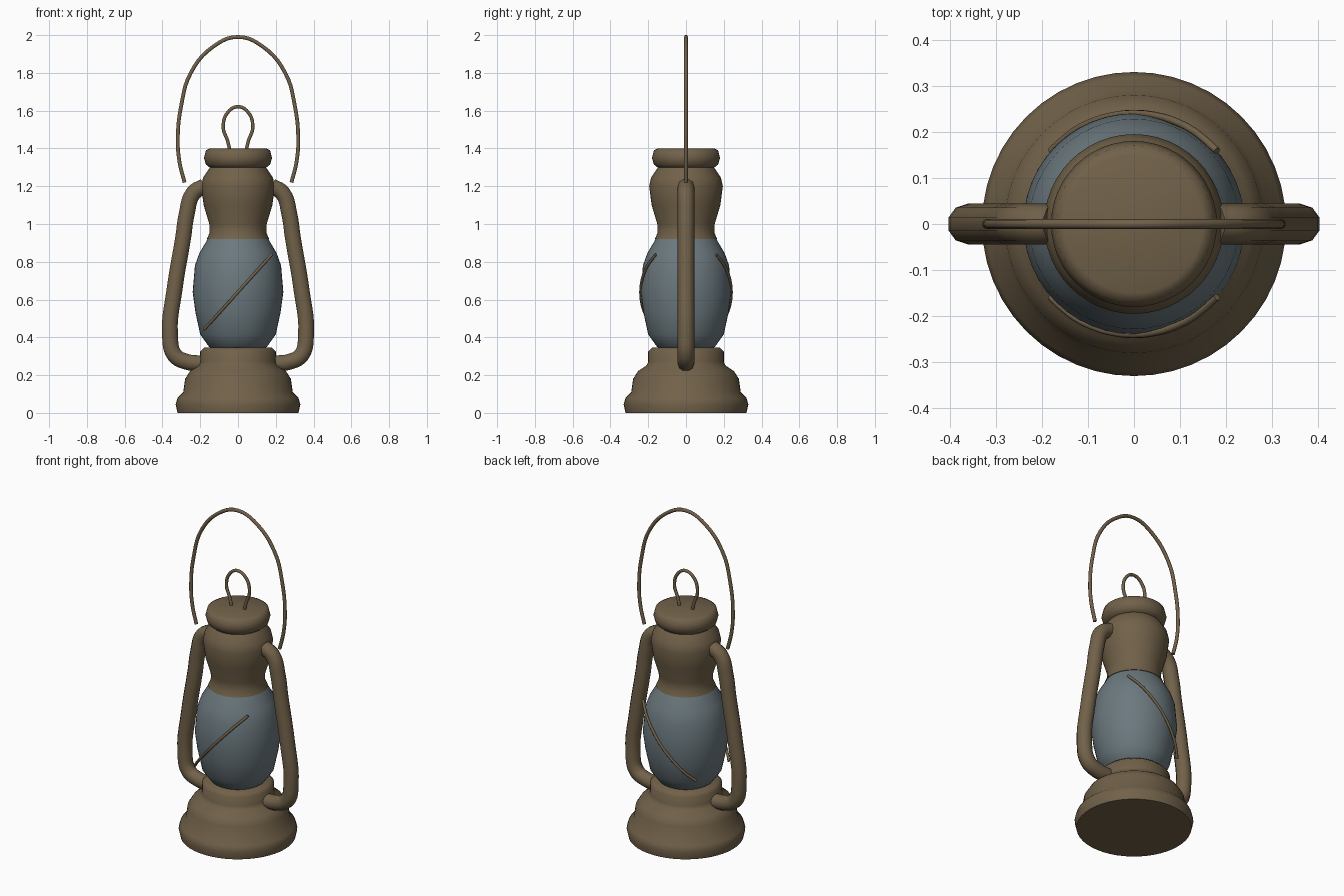
import bpy, bmesh, math

if "Cube" in bpy.data.objects:
    bpy.data.objects.remove(bpy.data.objects["Cube"])


def material(name, rgb):
    m = bpy.data.materials.new(name)
    m.diffuse_color = (*rgb, 1)
    m.use_nodes = True
    m.node_tree.nodes["Principled BSDF"].inputs["Base Color"].default_value = m.diffuse_color
    return m


BRASS = material("aged_brass", (0.165, 0.120, 0.067))
GLASS = material("blue_grey_glass", (0.148, 0.190, 0.210))


def smooth(ob, angle):
    bpy.ops.object.select_all(action='DESELECT')
    ob.select_set(True)
    bpy.context.view_layer.objects.active = ob
    bpy.ops.object.shade_smooth_by_angle(angle=math.radians(angle))


def lathe(name, profile, mat, sides=48, angle=50):
    """Closed solid of revolution from (radius, z) pairs, bottom to top."""
    bm = bmesh.new()
    rings = [[bm.verts.new((r * math.cos(2 * math.pi * i / sides),
                            r * math.sin(2 * math.pi * i / sides), z))
              for i in range(sides)] for r, z in profile]
    for a, b in zip(rings, rings[1:]):
        for i in range(sides):
            j = (i + 1) % sides
            bm.faces.new((a[i], a[j], b[j], b[i]))
    bm.faces.new(rings[0][::-1])
    bm.faces.new(rings[-1])
    me = bpy.data.meshes.new(name)
    bm.to_mesh(me)
    bm.free()
    ob = bpy.data.objects.new(name, me)
    bpy.context.collection.objects.link(ob)
    me.materials.append(mat)
    smooth(ob, angle)
    return ob


def tube(name, points, radius, mat, res=5, bevel=3):
    """Round rod along a smooth path, capped at both ends."""
    cu = bpy.data.curves.new(name, 'CURVE')
    cu.dimensions = '3D'
    cu.resolution_u = res
    cu.bevel_depth = radius
    cu.bevel_resolution = bevel
    cu.use_fill_caps = True
    sp = cu.splines.new('BEZIER')
    sp.bezier_points.add(len(points) - 1)
    for bp, p in zip(sp.bezier_points, points):
        bp.co = p
        bp.handle_left_type = bp.handle_right_type = 'AUTO'
    ob = bpy.data.objects.new(name, cu)
    bpy.context.collection.objects.link(ob)
    bpy.ops.object.select_all(action='DESELECT')
    ob.select_set(True)
    bpy.context.view_layer.objects.active = ob
    bpy.ops.object.convert(target='MESH')
    ob = bpy.context.view_layer.objects.active
    ob.data.materials.clear()
    ob.data.materials.append(mat)
    smooth(ob, 50)
    return ob


def arch(half):
    """Mirror a half path (x, z) that ends on x = 0 into a full arch."""
    right = [(x, 0, z) for x, z in half]
    return right + [(-x, 0, z) for x, z in half[-2::-1]]


# Fuel tank base
lathe("base_tank", [(0.32, 0), (0.33, 0.045), (0.32, 0.08), (0.29, 0.11),
                    (0.28, 0.18), (0.255, 0.22), (0.21, 0.25), (0.20, 0.27),
                    (0.20, 0.325), (0.18, 0.345)], BRASS)

# Glass globe
lathe("glass_globe", [(0.13, 0.335), (0.155, 0.352), (0.20, 0.415), (0.225, 0.53),
                      (0.24, 0.64), (0.228, 0.78), (0.205, 0.845), (0.155, 0.93)], GLASS)

# Chimney above the globe
lathe("chimney", [(0.165, 0.92), (0.15, 0.955), (0.152, 1.0), (0.182, 1.10),
                  (0.195, 1.20), (0.185, 1.245), (0.155, 1.29), (0.14, 1.31)], BRASS)

# Cap
lathe("cap", [(0.145, 1.295), (0.17, 1.315), (0.18, 1.35), (0.17, 1.39),
              (0.15, 1.40)], BRASS)

# Side arms
arm = [(0.175, 1.20), (0.235, 1.165), (0.272, 1.05), (0.29, 0.93), (0.335, 0.66),
       (0.36, 0.41), (0.335, 0.305), (0.27, 0.27), (0.20, 0.262)]
for side, s in (("right", 1), ("left", -1)):
    tube(side + "_arm", [(s * x, 0, z) for x, z in arm], 0.044, BRASS)

# Carrying handle
tube("carrying_handle", arch([(0.283, 1.22), (0.31, 1.33), (0.319, 1.45), (0.30, 1.63),
                              (0.25, 1.80), (0.13, 1.94), (0, 1.99)]), 0.0105, BRASS)

# Small lifting ring on the cap
tube("cap_ring", arch([(0.042, 1.385), (0.055, 1.44), (0.078, 1.51), (0.055, 1.59),
                       (0, 1.621)]), 0.0095, BRASS)

# Diagonal guard wires, front and back
for side, s in (("front", -1), ("back", 1)):
    pts = []
    for i in range(9):
        x = -0.18 + 0.36 * i / 8
        pts.append((x, s * math.sqrt(0.24 ** 2 - x * x), 0.64 + x * 1.11))
    tube(side + "_guard_wire", pts, 0.008, BRASS, res=2, bevel=2)
